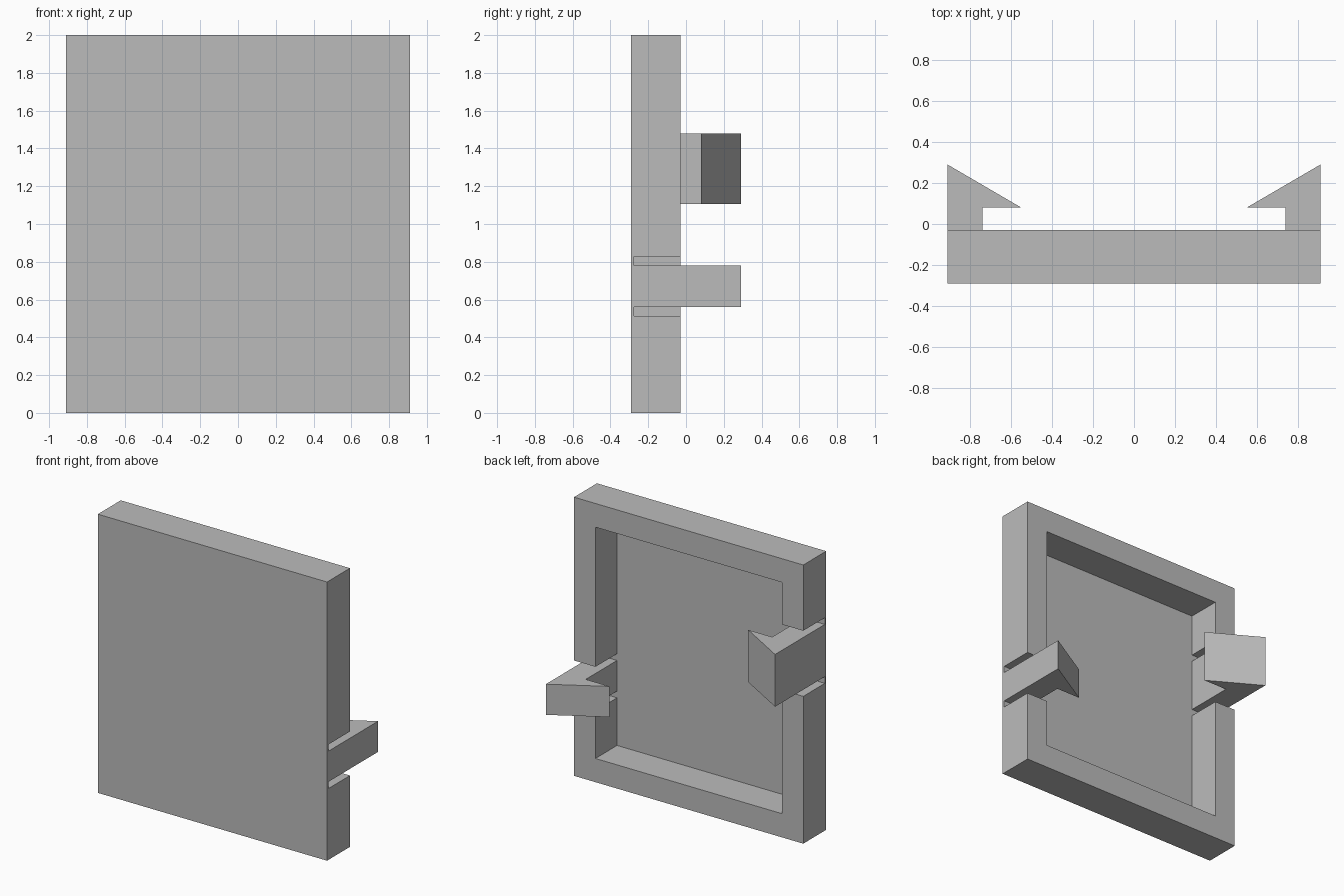
import bpy, bmesh

if "Cube" in bpy.data.objects:
    bpy.data.objects.remove(bpy.data.objects["Cube"])

W, H = 0.91, 2.0                # half width, height
FRONT, BACK = -0.29, -0.03      # tray depth range
FLOOR = -0.275                  # inner face of the thin front skin
WALL, GAP, TIP = 0.17, 0.048, 0.29

grey = bpy.data.materials.new("plain grey")
grey.diffuse_color = (0.5, 0.5, 0.5, 1)
grey.use_nodes = True
grey.node_tree.nodes["Principled BSDF"].inputs["Base Color"].default_value = grey.diffuse_color


def prism(name, outline, z0, z1):
    """Extrude an (x, y) outline from z0 up to z1."""
    bm = bmesh.new()
    face = bm.faces.new([bm.verts.new((x, y, z0)) for x, y in outline])
    top = bmesh.ops.extrude_face_region(bm, geom=[face])["geom"]
    verts = [v for v in top if isinstance(v, bmesh.types.BMVert)]
    bmesh.ops.translate(bm, verts=verts, vec=(0, 0, z1 - z0))
    bmesh.ops.recalc_face_normals(bm, faces=bm.faces)
    mesh = bpy.data.meshes.new(name)
    bm.to_mesh(mesh)
    bm.free()
    mesh.materials.append(grey)
    obj = bpy.data.objects.new(name, mesh)
    bpy.context.collection.objects.link(obj)
    return obj


def box(name, x0, x1, y0, y1, z0, z1):
    return prism(name, [(x0, y0), (x1, y0), (x1, y1), (x0, y1)], z0, z1)


def combine(target, tool, operation):
    """Apply a boolean and discard the tool object."""
    tool.hide_render = True
    mod = target.modifiers.new("combine", 'BOOLEAN')
    mod.operation, mod.solver, mod.object = operation, 'EXACT', tool
    bpy.context.view_layer.objects.active = target
    bpy.ops.object.modifier_apply(modifier=mod.name)
    bpy.data.objects.remove(tool)


# Shallow tray, open at the back
tray = box("tray", -W, W, FRONT, BACK, 0, H)
combine(tray, box("cavity", -W + WALL, W - WALL, FLOOR, 0.1, WALL, H - WALL), 'DIFFERENCE')

# Snap clips: a wall section freed by two slots, ending in a hook
for side, z0, z1 in ((1, 0.56, 0.78), (-1, 1.105, 1.48)):
    # Opening for the clip and its slots
    a, b = sorted((side * (W - WALL - 0.05), side * (W + 0.1)))
    combine(tray, box("opening", a, b, FLOOR, 0.1, z0 - GAP, z1 + GAP), 'DIFFERENCE')
    # Hooked arm, rooted on the front skin
    arm = [(W, FLOOR), (W, TIP), (0.55, 0.08), (W - WALL, 0.08), (W - WALL, FLOOR)]
    prism("right_clip" if side > 0 else "left_clip",
          [(side * x, y) for x, y in arm], z0, z1)
